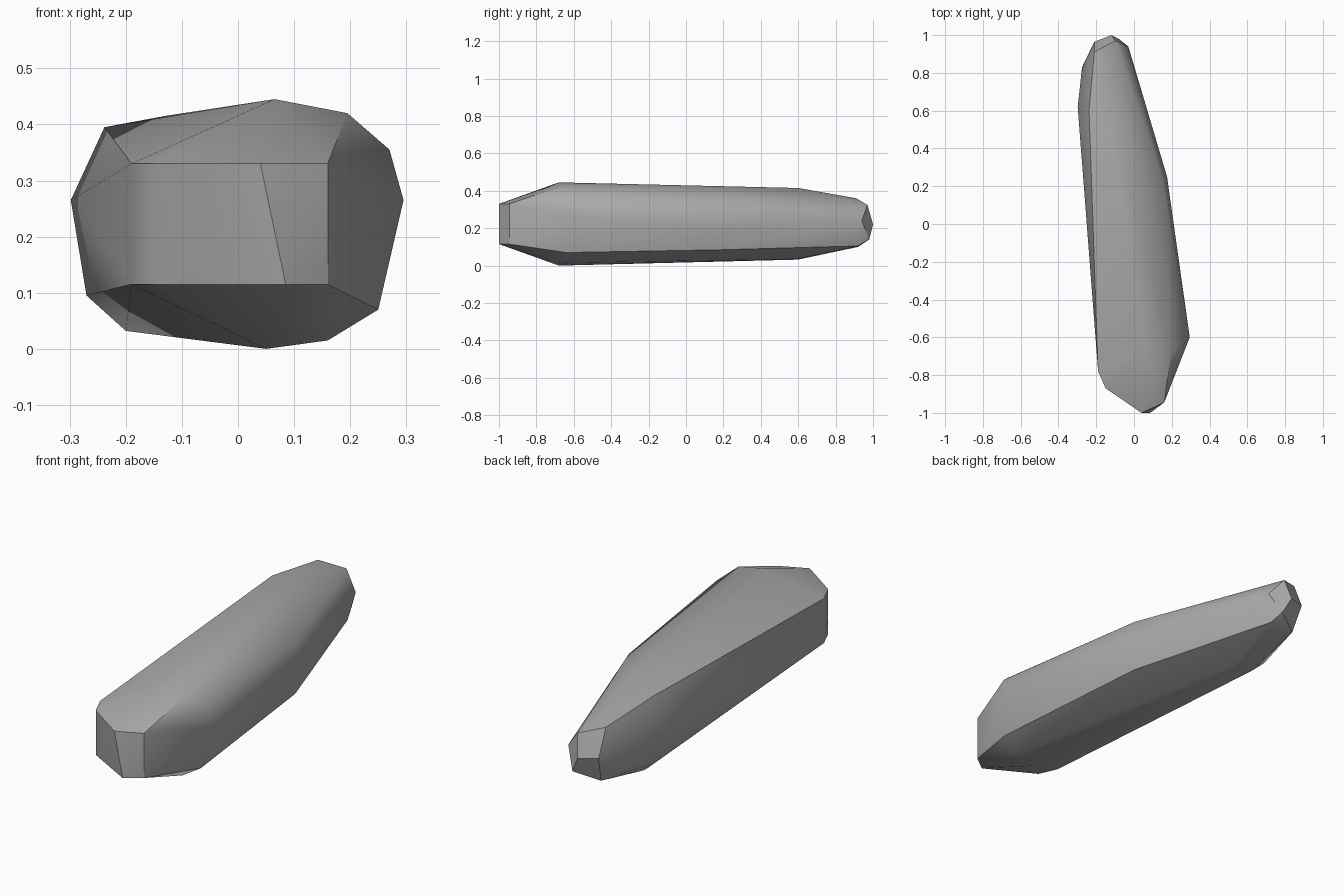
import bpy
import bmesh
import math

# Remove the default cube
default = bpy.data.objects.get("Cube")
if default:
    bpy.data.objects.remove(default, do_unlink=True)


def make_material(name, value):
    """Plain grey stone colour for viewport and render."""
    mat = bpy.data.materials.new(name)
    mat.use_nodes = True
    colour = (value, value, value, 1.0)
    mat.diffuse_color = colour
    shader = mat.node_tree.nodes["Principled BSDF"]
    shader.inputs["Base Color"].default_value = colour
    shader.inputs["Roughness"].default_value = 0.9
    return mat


# Blunt front end: one outline shared by its upper and lower rims
front_rim = [(-.19, -.78), (-.15, -.87), (.16, -.945)]
front_end = [(x, y, z) for z in (.115, .33) for x, y in front_rim]
front_end += [(.04, -1, .33), (.085, -1, .115)]

# Widest cross-section, near the front
shoulder = [(.065, -.68, .445), (.195, -.68, .42), (.27, -.62, .355),
            (.295, -.6, .265), (.25, -.64, .07), (.16, -.65, .015),
            (.05, -.68, 0)]

# Bend halfway along the left flank
flank = [(.165, .2, .342), (.175, .25, .2), (.165, .2, .085)]

# Narrowing cross-section towards the back
haunch = [(-.13, .6, .415), (-.238, .6, .395), (-.298, .62, .265),
          (-.27, .62, .095), (-.2, .6, .032), (-.11, .6, .036),
          (-.275, .83, .22)]

# Small faceted tip at the back
tip = [(-.21, .91, .36), (-.1, .97, .325), (-.03, .94, .24),
       (-.12, 1, .22), (-.21, .965, .23), (-.08, .98, .14),
       (-.19, .92, .1), (-.06, .92, .105)]

# Wrap the sections in one convex boulder skin
bm = bmesh.new()
for point in front_end + shoulder + flank + haunch + tip:
    bm.verts.new(point)
hull = bmesh.ops.convex_hull(bm, input=bm.verts[:])
loose = set(hull["geom_interior"]) | set(hull["geom_unused"])
bmesh.ops.delete(bm, geom=[g for g in loose if isinstance(g, bmesh.types.BMVert)],
                 context='VERTS')
# Merge nearly coplanar triangles into broad facets
bmesh.ops.dissolve_limit(bm, angle_limit=math.radians(2),
                         verts=bm.verts[:], edges=bm.edges[:])
bmesh.ops.recalc_face_normals(bm, faces=bm.faces[:])

mesh = bpy.data.meshes.new("long_rock")
bm.to_mesh(mesh)
bm.free()
mesh.materials.append(make_material("stone grey", .4))
rock = bpy.data.objects.new("long_rock", mesh)
bpy.context.collection.objects.link(rock)

# Soft shading across shallow facets, crisp steep edges
bpy.ops.object.select_all(action='DESELECT')
rock.select_set(True)
bpy.context.view_layer.objects.active = rock
bpy.ops.object.shade_smooth_by_angle(angle=math.radians(32))
